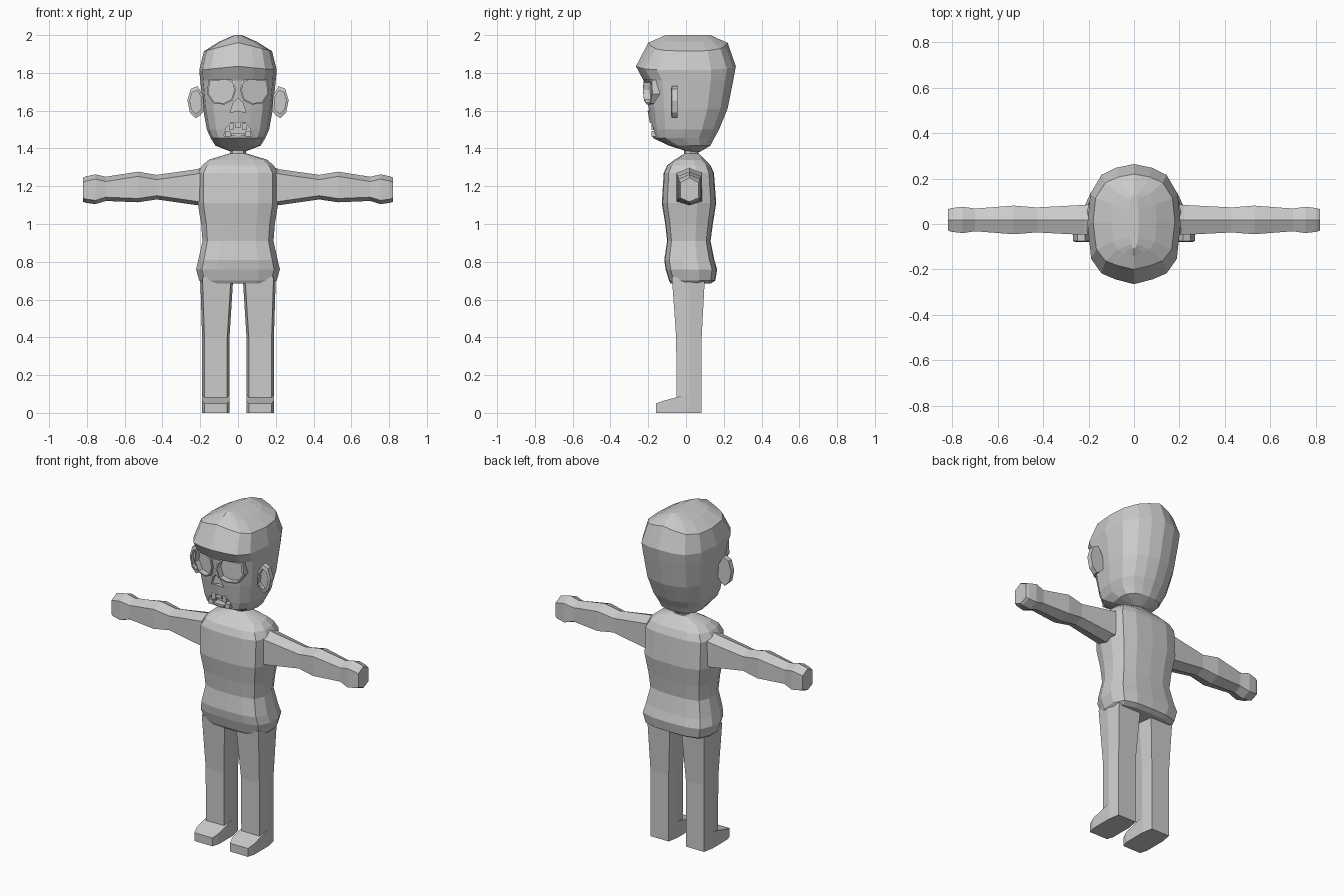
import bpy, bmesh
from mathutils import Vector

cube = bpy.data.objects.get("Cube")
if cube:
    bpy.data.objects.remove(cube, do_unlink=True)

grey = bpy.data.materials.new("plain grey")
grey.use_nodes = True
grey.diffuse_color = (0.6, 0.6, 0.6, 1)
grey.node_tree.nodes["Principled BSDF"].inputs["Base Color"].default_value = grey.diffuse_color


def loft(name, rings):
    """Skin a list of equal rings and cap both ends."""
    bm = bmesh.new()
    rows = [[bm.verts.new(p) for p in ring] for ring in rings]
    n = len(rows[0])
    for a, b in zip(rows, rows[1:]):
        for i in range(n):
            j = (i + 1) % n
            bm.faces.new((a[i], a[j], b[j], b[i]))
    bm.faces.new(rows[0])
    bm.faces.new(rows[-1])
    bmesh.ops.recalc_face_normals(bm, faces=bm.faces)
    mesh = bpy.data.meshes.new(name)
    bm.to_mesh(mesh)
    bm.free()
    mesh.materials.append(grey)
    ob = bpy.data.objects.new(name, mesh)
    bpy.context.collection.objects.link(ob)
    return ob


def body_ring(half, z, w, front, back, drop=0):
    """Mirror a half section and fit it between front and back."""
    full = half + [(-x, y) for x, y in reversed(half) if x > 0]
    c, h = (front + back) / 2, (back - front) / 2
    return [Vector((x * w, c + y * h, z - drop * abs(x))) for x, y in full]


def plate(name, outline, front, back):
    """Extrude an x-z outline between two depth functions of x."""
    return loft(name, [[(x, f(x), z) for x, z in outline] for f in (front, back)])


def flip(outline, s):
    return [(x * s, z) for x, z in outline]


def cut(target, cutter):
    mod = target.modifiers.new("cut", "BOOLEAN")
    mod.operation, mod.solver, mod.object = "DIFFERENCE", "EXACT", cutter
    bpy.context.view_layer.objects.active = target
    bpy.ops.object.modifier_apply(modifier=mod.name)
    bpy.data.objects.remove(cutter, do_unlink=True)


# Head: ridged down the middle, wide brow, narrow jaw
head_half = [(0, -1), (.4, -.92), (.7, -.82), (.92, -.58), (1, 0),
             (.94, .5), (.7, .82), (.38, .94), (0, 1)]
head = loft("head", [body_ring(head_half, *r) for r in (
    (1.38, .03, .02, .07), (1.415, .12, -.09, .13), (1.455, .145, -.175, .15),
    (1.50, .165, -.185, .175), (1.61, .185, -.205, .22), (1.76, .2, -.225, .25),
    (1.835, .205, -.265, .264, .02), (1.96, .18, -.2, .22, .045),
    (1.985, .1, -.14, .16, .02), (2.0, .02, -.11, .13))])

# Eye sockets with raised rims, sunk nose and open mouth
eye = [(.02, 1.71), (.035, 1.66), (.075, 1.64), (.125, 1.645), (.155, 1.69),
       (.15, 1.755), (.06, 1.765), (.03, 1.75)]


def socket_floor(x):
    return -.198 + .33 * abs(x)


for s, side in ((1, "left"), (-1, "right")):
    cut(head, plate("socket_cutter", flip(eye, s), lambda x: -.4, socket_floor))
    mid = Vector((.09, 1.7))
    outer = [mid + (Vector(p) - mid) * 1.13 for p in eye]
    rings = []
    for loop, off in ((outer, .01), (outer, -.034), (eye, -.036), (eye, .01)):
        rings.append([(x * s, socket_floor(x) + off, z) for x, z in loop])
    rings.append(rings[0])
    rim = loft(side + "_eye_rim", rings)
    # The rim is a closed loop, so its two end caps are dropped
    bm = bmesh.new()
    bm.from_mesh(rim.data)
    bmesh.ops.delete(bm, geom=[f for f in bm.faces if len(f.verts) > 4], context="FACES_ONLY")
    bmesh.ops.remove_doubles(bm, verts=bm.verts, dist=.0001)
    bmesh.ops.recalc_face_normals(bm, faces=bm.faces)
    bm.to_mesh(rim.data)
    bm.free()

nose = [(0, 1.665), (.025, 1.64), (.042, 1.59), (0, 1.6), (-.042, 1.59), (-.025, 1.64)]
cut(head, plate("nose_cutter", nose, lambda x: -.4, lambda x: -.18))
mouth = [(.075, 1.465), (.065, 1.505), (.04, 1.535), (-.04, 1.535),
         (-.065, 1.505), (-.075, 1.465)]
cut(head, plate("mouth_cutter", mouth, lambda x: -.4, lambda x: -.14))

# Teeth: a short upper row and two lower corners
for i, (x, z, w, h) in enumerate(((-.035, 1.515, .012, .018), (0, 1.525, .017, .014),
                                  (.035, 1.515, .012, .018), (-.055, 1.478, .015, .014),
                                  (.055, 1.478, .015, .014), (0, 1.472, .036, .006))):
    box = [(x - w, z - h), (x + w, z - h), (x + w, z + h), (x - w, z + h)]
    plate("tooth_%d" % (i + 1), box, lambda x: -.182, lambda x: -.12)

# Ears: flat lobes with a dished front
ear = [(.18, 1.6), (.185, 1.68), (.215, 1.73), (.25, 1.715), (.268, 1.655),
       (.255, 1.59), (.225, 1.56), (.2, 1.575)]
for s, side in ((1, "left"), (-1, "right")):
    mid = Vector((.222, 1.65))
    inner = [mid + (Vector(p) - mid) * .72 for p in ear]
    loft(side + "_ear", [[(x * s, y, z) for x, z in loop] for loop, y in
                         ((ear, -.045), (ear, -.075), (inner, -.08), (inner, -.06))])

# Neck
neck_half = [(0, -1), (.7, -.8), (1, 0), (.7, .8), (0, 1)]
loft("neck", [body_ring(neck_half, z, .042, -.01, .065) for z in (1.33, 1.41)])

# Torso: flat front and back with chamfered sides
torso_half = [(0, -1), (.5, -.97), (.86, -.8), (1, -.3), (1, .3),
              (.86, .8), (.5, .97), (0, 1)]
loft("torso", [body_ring(torso_half, *r) for r in (
    (.685, .19, -.08, .13), (.70, .205, -.09, .155), (.76, .222, -.108, .165),
    (.81, .21, -.115, .15), (.91, .188, -.10, .13), (1.0, .195, -.11, .142),
    (1.11, .213, -.128, .16), (1.27, .213, -.118, .148), (1.31, .19, -.10, .13),
    (1.34, .155, -.06, .1), (1.372, .05, -.01, .07))])

# Arms: hexagonal, with slight swells at forearm and fist
arm_steps = ((.17, 1.305, 1.1, .07), (.22, 1.29, 1.1, .066), (.43, 1.26, 1.13, .055),
             (.53, 1.277, 1.115, .063), (.70, 1.25, 1.122, .05), (.755, 1.263, 1.105, .058),
             (.805, 1.252, 1.112, .052), (.82, 1.245, 1.118, .047))
for s, side in ((1, "left"), (-1, "right")):
    rings = []
    for x, top, low, w in arm_steps:
        c = .018
        rings.append([(x * s, c, top), (x * s, c + w, top - .025), (x * s, c + w, low + .02),
                      (x * s, c, low), (x * s, c - w, low + .02), (x * s, c - w, top - .025)])
    loft(side + "_arm", rings)


# Legs and feet
def leg_ring(s, z, inner, outer, front, back):
    m, e = (front + back) / 2, .012
    return [(x * s, y, z) for x, y in (
        (inner + e, front), (outer - e, front), (outer, m),
        (outer - e, back), (inner + e, back), (inner, m))]


for s, side in ((1, "left"), (-1, "right")):
    loft(side + "_leg", [leg_ring(s, *r) for r in (
        (0, .045, .19, -.05, .083), (.4, .045, .19, -.052, .083), (.72, .025, .2, -.075, .1))])
    # Foot: sloping wedge with clipped toe corners
    sole = [(.058, -.16), (.178, -.16), (.19, -.12), (.19, .015), (.045, .015), (.045, -.12)]
    heights = (.05, .05, .064, .1, .1, .064)
    loft(side + "_foot", [[(x * s, y, 0) for x, y in sole],
                          [(x * s, y, h) for (x, y), h in zip(sole, heights)]])
